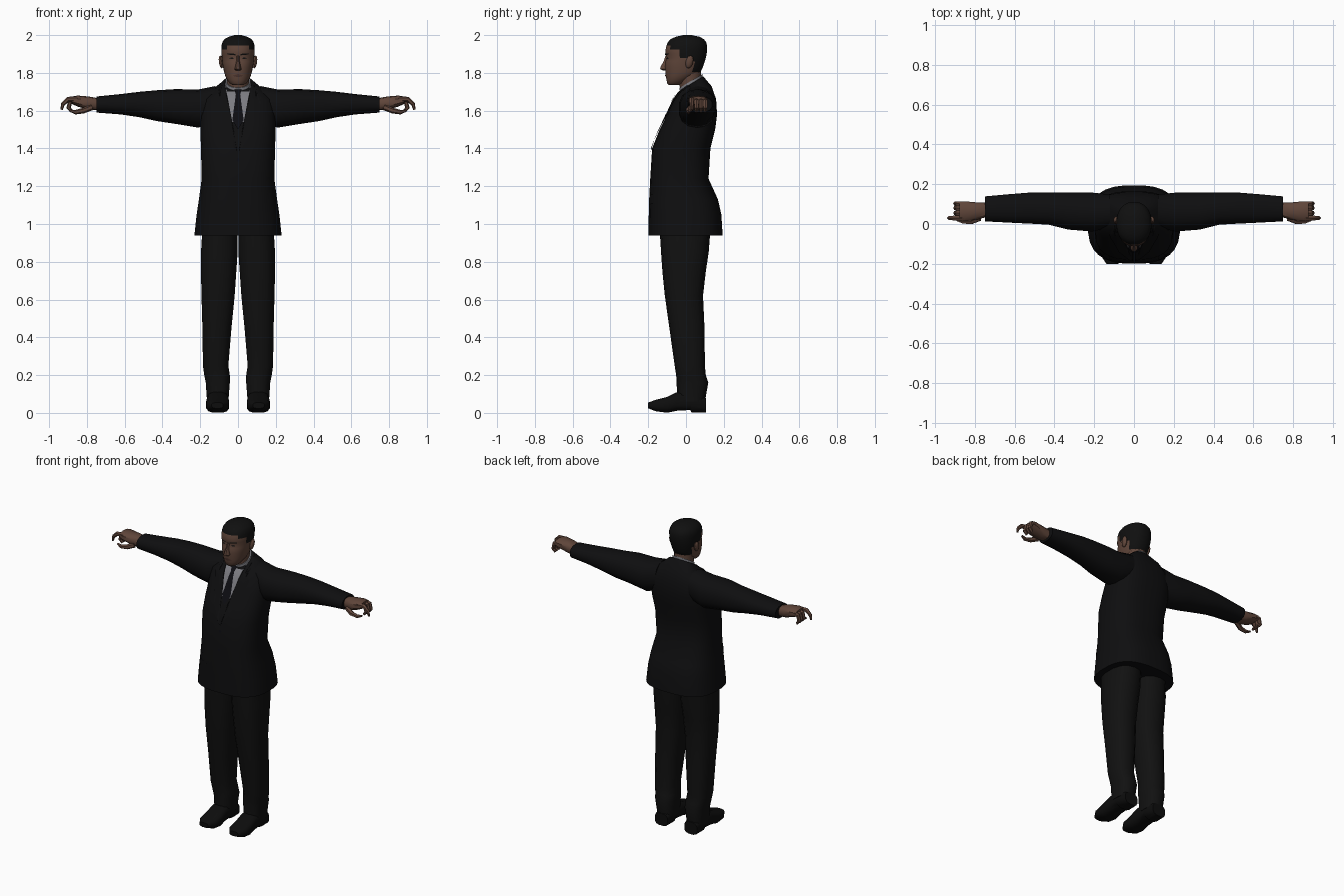
import bpy, bmesh, math
from mathutils import Vector
from mathutils.bvhtree import BVHTree

if "Cube" in bpy.data.objects:
    bpy.data.objects.remove(bpy.data.objects["Cube"])


def material(name, r, g, b):
    m = bpy.data.materials.new(name)
    m.diffuse_color = (r, g, b, 1)
    m.use_nodes = True
    m.node_tree.nodes["Principled BSDF"].inputs["Base Color"].default_value = m.diffuse_color
    return m


SUIT = material("suit black", 0.0045, 0.0045, 0.005)
TROUSER = material("trouser black", 0.0055, 0.0055, 0.0055)
SHOE = material("shoe black", 0.004, 0.004, 0.004)
HAIR = material("hair black", 0.005, 0.005, 0.005)
SKIN = material("skin brown", 0.115, 0.06, 0.042)
LIP = material("lip brown", 0.07, 0.033, 0.026)
SHIRT = material("shirt grey", 0.2, 0.2, 0.22)
TIE = material("tie black", 0.004, 0.004, 0.006)


def finish(name, bm, mats, mirror=False, angle=40):
    bmesh.ops.recalc_face_normals(bm, faces=bm.faces[:])
    me = bpy.data.meshes.new(name)
    bm.to_mesh(me)
    bm.free()
    for m in mats:
        me.materials.append(m)
    for p in me.polygons:
        p.use_smooth = True
    me.set_sharp_from_angle(angle=math.radians(angle))
    ob = bpy.data.objects.new(name, me)
    bpy.context.collection.objects.link(ob)
    if mirror:
        ob.modifiers.new("mirror", 'MIRROR').use_mirror_merge = False
    return ob


def oval(n, a0, a1, b0, b1, e):
    """Superellipse inside the box a0..a1, b0..b1."""
    pts = []
    for i in range(n):
        t = 2 * math.pi * (i + 0.5) / n
        c, s = math.cos(t), math.sin(t)
        pts.append(((a0 + a1) / 2 + (a1 - a0) / 2 * math.copysign(abs(c) ** (2 / e), c),
                    (b0 + b1) / 2 + (b1 - b0) / 2 * math.copysign(abs(s) ** (2 / e), s)))
    return pts


def loft(name, rings, mats, mirror=False, angle=40, rule=None):
    bm = bmesh.new()
    vs = [[bm.verts.new(p) for p in r] for r in rings]
    n = len(vs[0])
    for a, b in zip(vs, vs[1:]):
        for i in range(n):
            bm.faces.new((a[i], a[(i + 1) % n], b[(i + 1) % n], b[i]))
    bm.faces.new(vs[0])
    bm.faces.new(vs[-1])
    if rule:
        for f in bm.faces:
            f.material_index = rule(f.calc_center_median())
    return finish(name, bm, mats, mirror, angle)


def z_rings(rows, n, e, tilts=None):
    """Rows of z, x0, x1, y0, y1."""
    out = []
    for k, (z, x0, x1, y0, y1) in enumerate(rows):
        t = (tilts or {}).get(k, 0)
        out.append([(x, y, z + t * (y - (y0 + y1) / 2)) for x, y in oval(n, x0, x1, y0, y1, e)])
    return out


def x_rings(rows, n, e):
    return [[(x, y, z) for y, z in oval(n, *r, e)] for x, *r in rows]


def tube(name, path, radii, mats):
    """Round limb along a path that mostly stays in an x-z plane."""
    pts = [Vector(p) for p in path]
    rings = []
    for i, p in enumerate(pts):
        d = (pts[min(i + 1, len(pts) - 1)] - pts[max(i - 1, 0)]).normalized()
        u = d.cross(Vector((0, 1, 0))).normalized()
        v = d.cross(u)
        rings.append([p + radii[i] * (u * math.cos(a) + v * math.sin(a))
                      for a in (k * math.pi / 3 for k in range(6))])
    return loft(name, rings, mats, True)


def plate(name, outline, target, off, mat, mirror=False):
    """Thin front panel draped on the target's surface."""
    me = target.data
    tree = BVHTree.FromPolygons([v.co for v in me.vertices], [p.vertices[:] for p in me.polygons])
    bm = bmesh.new()
    f = bm.faces.new([bm.verts.new((x, 0, z)) for x, z in outline])
    bmesh.ops.triangulate(bm, faces=[f])
    bmesh.ops.subdivide_edges(bm, edges=bm.edges[:], cuts=4, use_grid_fill=True)
    for v in bm.verts:
        hit = tree.ray_cast(Vector((v.co.x, -1, v.co.z)), Vector((0, 1, 0)))[0]
        v.co.y = (hit.y if hit else 0.03) - off
    return finish(name, bm, [mat], mirror)


# Jacket body
rows = [(0.94, .232, -.2, .195), (1.05, .22, -.198, .188), (1.13, .208, -.196, .17),
        (1.24, .193, -.19, .12), (1.40, .197, -.18, .13), (1.50, .2, -.14, .155),
        (1.58, .2, -.1, .165), (1.66, .19, -.065, .16), (1.715, .13, -.037, .137),
        (1.745, .078, -.03, .092)]
jacket = loft("jacket", z_rings([(z, -w, w, a, b) for z, w, a, b in rows], 28, 2.7,
                                {8: .15, 9: .6}), [SUIT])

# Sleeves
loft("sleeve", x_rings([(.12, -.02, .15, 1.54, 1.73), (.21, -.04, .16, 1.51, 1.712),
                        (.33, -.03, .16, 1.53, 1.714), (.43, -.005, .16, 1.545, 1.708),
                        (.52, 0, .16, 1.565, 1.7), (.62, .005, .152, 1.58, 1.688),
                        (.75, .012, .14, 1.59, 1.675)], 14, 2.3), [SUIT], True)

# Trousers
loft("trouser_leg", z_rings([(.98, 0, .19, -.14, .13), (.85, 0, .198, -.132, .12),
                             (.75, .007, .198, -.125, .105), (.62, .016, .195, -.112, .09),
                             (.45, .033, .19, -.088, .098), (.25, .05, .187, -.06, .1),
                             (.2, .042, .18, -.052, .105), (.16, .042, .172, -.05, .118),
                             (.06, .05, .165, -.045, .1)], 14, 2.5), [TROUSER], True)

# Shoes
shoe = [(.105, .06, .155, 0, .08), (.03, .052, .163, 0, .12), (.022, .052, .163, .014, .12),
        (-.05, .05, .165, .01, .11), (-.1, .045, .17, 0, .085), (-.16, .05, .167, .008, .07),
        (-.2, .078, .14, .024, .055)]
loft("shoe", [[(x, y, z) for x, z in oval(12, *r, 3)] for y, *r in shoe], [SHOE], True)

# Hands
loft("palm", x_rings([(.735, .035, .108, 1.602, 1.665), (.79, .02, .11, 1.603, 1.675),
                      (.85, .012, .116, 1.622, 1.68), (.878, .018, .113, 1.635, 1.675)], 10, 2.7),
     [SKIN], True)
tube("index_finger", [(.85, .03, 1.66), (.90, .03, 1.66), (.927, .03, 1.635), (.934, .03, 1.605)],
     [.015, .014, .011, .006], [SKIN])
for k, y in enumerate((.055, .08, .102)):
    tube(f"curled_finger_{k + 1}", [(.85, y, 1.657), (.888, y, 1.65), (.897, y, 1.615),
                                    (.88, y, 1.595)], [.014, .014, .012, .008], [SKIN])
tube("thumb", [(.775, .03, 1.618), (.82, .012, 1.6), (.86, .013, 1.592), (.89, .02, 1.6)],
     [.016, .015, .012, .006], [SKIN])

# Neck and shirt collar
loft("neck", z_rings([(1.7, -.058, .058, -.03, .08), (1.83, -.062, .062, -.05, .08)], 16, 2), [SKIN])
loft("shirt_collar", z_rings([(1.72, -.072, .072, -.032, .088), (1.757, -.067, .067, -.035, .087)],
                             20, 2.1, {0: .6, 1: .6}), [SHIRT])


# Head with hair coloured above the hairline and behind the temples
def hairline(c):
    return int(c.z > 1.95 or (c.z > 1.93 and c.y > -.085) or (c.y > -.03 and c.z > 1.88)
               or (c.y > .035 and c.z > 1.8))


rows = [(1.735, .028, -.092, -.04), (1.745, .044, -.1, -.01), (1.765, .058, -.104, .02),
        (1.785, .068, -.108, .055), (1.805, .074, -.109, .078), (1.83, .079, -.112, .09),
        (1.86, .084, -.109, .1), (1.88, .086, -.101, .105), (1.9, .088, -.11, .11),
        (1.925, .089, -.108, .112), (1.945, .088, -.104, .112), (1.962, .083, -.097, .107),
        (1.978, .073, -.082, .096), (1.991, .05, -.055, .072), (2.0, .018, -.015, .03)]
head = loft("head", z_rings([(z, -w, w, a, b) for z, w, a, b in rows], 32, 2.2),
            [SKIN, HAIR], angle=50, rule=hairline)

# Nose
loft("nose", z_rings([(1.812, -.014, .014, -.122, -.09), (1.82, -.02, .02, -.139, -.09),
                      (1.832, -.016, .016, -.136, -.09), (1.865, -.009, .009, -.118, -.09),
                      (1.892, -.008, .008, -.109, -.09)], 8, 2), [SKIN])

# Ears
bm = bmesh.new()
bmesh.ops.create_uvsphere(bm, u_segments=10, v_segments=8, radius=1)
for v in bm.verts:
    x, y, z = v.co
    v.co = (.09 + .012 * x + .004 * z, .018 + .02 * y + .006 * z, 1.858 + .034 * z)
finish("ear", bm, [SKIN], True)

# Brows, eyes and mouth
plate("brow", [(.014, 1.893), (.055, 1.897), (.058, 1.903), (.014, 1.901)], head, .003, HAIR, True)
plate("eye", [(.02, 1.877), (.034, 1.873), (.048, 1.877), (.034, 1.883)], head, .003, HAIR, True)
plate("mouth", [(-.028, 1.784), (0, 1.777), (.028, 1.784), (0, 1.795)], head, .004, LIP)

# Shirt front, tie, lapels, buttons and pocket flaps
plate("shirt_front", [(-.068, 1.735), (-.03, 1.54), (.03, 1.54), (.068, 1.735)], jacket, .004, SHIRT)
plate("tie_knot", [(-.02, 1.718), (-.012, 1.685), (.012, 1.685), (.02, 1.718)], jacket, .009, TIE)
plate("tie", [(-.011, 1.69), (-.03, 1.55), (0, 1.5), (.03, 1.55), (.011, 1.69)], jacket, .008, TIE)
plate("lapel", [(.07, 1.732), (.092, 1.735), (.125, 1.665), (.1, 1.65), (.118, 1.635),
                (.075, 1.5), (.005, 1.38), (.005, 1.5), (.03, 1.54)], jacket, .007, SUIT, True)
plate("pocket_flap", [(.08, 1.15), (.17, 1.165), (.17, 1.115), (.08, 1.1)], jacket, .005, SUIT, True)
for k, z in enumerate((1.34, 1.22)):
    plate(f"button_{k + 1}", [(.01 * math.cos(a * math.pi / 4), z + .01 * math.sin(a * math.pi / 4))
                              for a in range(8)], jacket, .005, TIE)
